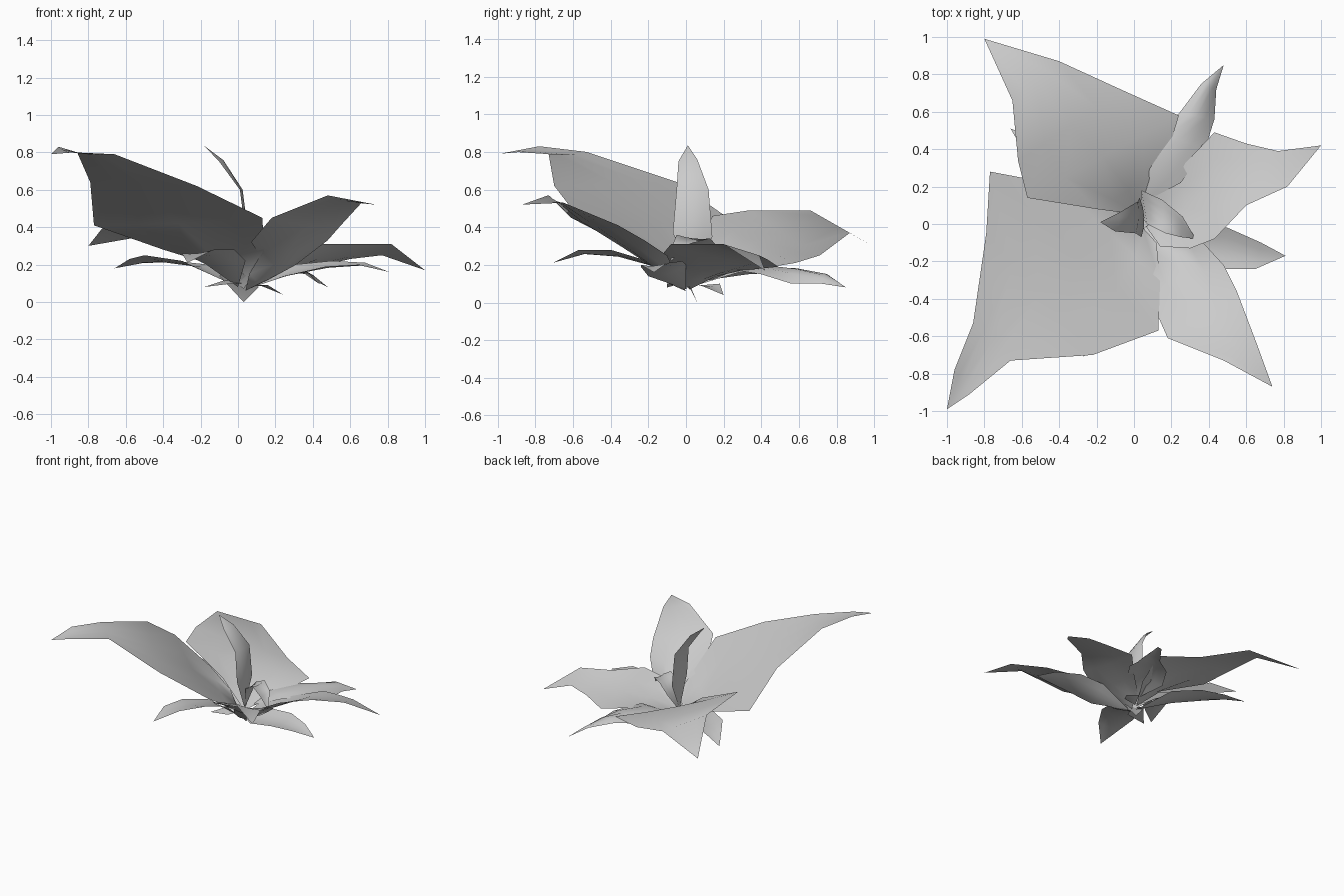
import bpy
from mathutils import Vector

CROSS = (0.0, 0.25, 0.5, 0.75, 1.0)


def finish(name, verts, faces):
    me = bpy.data.meshes.new(name)
    me.from_pydata([tuple(v) for v in verts], [], faces)
    me.shade_smooth()
    ob = bpy.data.objects.new(name, me)
    bpy.context.collection.objects.link(ob)
    return ob


def leaf(name, base, tip, left, right, sag, sag_dir=(0, 0, -1)):
    """Cupped leaf: paired edge points, with the middle sagging between them."""
    d = Vector(sag_dir)
    verts, faces = [Vector(base)], []
    for a, b, s in zip(left, right, sag):
        for t in CROSS:
            verts.append(Vector(a).lerp(Vector(b), t) + d * s * 4 * t * (1 - t))
    n, rows = len(CROSS), len(left)
    verts.append(Vector(tip))
    end = len(verts) - 1
    for j in range(n - 1):
        faces.append((0, 2 + j, 1 + j))
        for i in range(rows - 1):
            p = 1 + i * n + j
            faces.append((p, p + 1, p + n + 1, p + n))
        q = 1 + (rows - 1) * n + j
        faces.append((q, q + 1, end))
    return finish(name, verts, faces)


# Large outer leaves
leaf("large_front_left_leaf", (.03, 0, .07), (-1, -.99, .79),
     [(-.14, .1, .2), (-.4, .21, .28), (-.77, .28, .41), (-.79, -.05, .64), (-.86, -.53, .80), (-.96, -.78, .83)],
     [(.12, -.1, .2), (.14, -.3, .28), (.13, -.57, .45), (-.22, -.70, .62), (-.66, -.73, .79), (-.88, -.91, .80)],
     [.05, .04, .01, 0, .01, .01])
leaf("large_back_left_leaf", (.02, .05, .09), (-.8, .99, .3),
     [(-.2, .08, .29), (-.57, .14, .46), (-.62, .34, .49), (-.65, .66, .49)],
     [(.15, .28, .16), (.24, .58, .21), (-.05, .71, .25), (-.4, .87, .37)],
     [.04, .02, .01, 0])
leaf("front_right_leaf", (.04, 0, .06), (.74, -.87, .52),
     [(.06, -.14, .15), (.12, -.22, .25), (.07, -.36, .32), (.18, -.61, .45), (.48, -.73, .57)],
     [(.2, -.06, .16), (.37, -.1, .25), (.48, -.22, .33), (.55, -.36, .41), (.66, -.65, .53)],
     [.05, .07, .05, .02, .01])
leaf("right_leaf", (.04, .02, .07), (1, .42, .17),
     [(.1, .16, .14), (.25, .3, .17), (.43, .49, .19), (.6, .43, .23), (.77, .39, .25)],
     [(.14, -.12, .19), (.3, -.13, .25), (.43, -.08, .31), (.6, .1, .31), (.82, .2, .31)],
     [.04, .04, .02, .01, 0])
leaf("back_right_leaf", (.06, .12, .12), (.48, .85, .08),
     [(.0, .33, .15), (.1, .5, .16), (.24, .59, .16), (.36, .75, .15)],
     [(.25, .22, .18), (.38, .4, .15), (.43, .56, .1), (.44, .72, .1)],
     [-.02, -.04, -.05, -.02])

# Lower leaves
leaf("low_right_leaf", (.05, 0, .07), (.81, -.17, .16),
     [(.3, 0, .2), (.5, -.02, .22), (.68, -.1, .21)],
     [(.25, -.2, .14), (.47, -.24, .19), (.65, -.24, .2)],
     [.02, .02, .01])
leaf("low_back_left_leaf", (0, .03, .08), (-.66, .51, .18),
     [(-.3, .09, .22), (-.5, .24, .25), (-.58, .37, .23)],
     [(-.16, .25, .2), (-.34, .38, .22), (-.5, .45, .21)],
     [.02, .02, .01])
leaf("low_front_leaf", (0, -.02, .08), (-.27, -.71, .21),
     [(-.17, -.13, .2), (-.27, -.33, .25), (-.3, -.53, .26)],
     [(.04, -.2, .22), (-.02, -.4, .28), (-.13, -.57, .28)],
     [.02, .02, .01])

# Inner young leaves
leaf("upright_leaf", (.03, .04, .12), (-.18, .01, .835),
     [(.04, -.07, .37), (.01, -.05, .6), (-.1, -.04, .75)],
     [(.03, .14, .35), (.02, .12, .6), (-.08, .06, .76)],
     [.02, .01, .01], (1, 0, 0))
leaf("curled_inner_leaf", (.03, .05, .12), (.33, -.08, .22),
     [(.04, .18, .28), (.15, .13, .34), (.26, .04, .32)],
     [(.07, .0, .3), (.17, -.05, .36), (.25, -.07, .31)],
     [.01, .01, .01])

# Small drooping leaves at the bottom
leaf("bottom_left_leaf", (.02, .0, .1), (-.18, -.1, .08),
     [(-.06, .04, .12)], [(-.02, -.1, .1)], [0])
leaf("bottom_back_leaf", (.04, .06, .09), (.24, .2, .04),
     [(.1, .18, .1)], [(.16, .08, .09)], [.01])
leaf("bottom_point_leaf", (.02, -.05, .16), (.03, .06, 0),
     [(-.1, 0, .14)], [(.11, .02, .08)], [.01])
